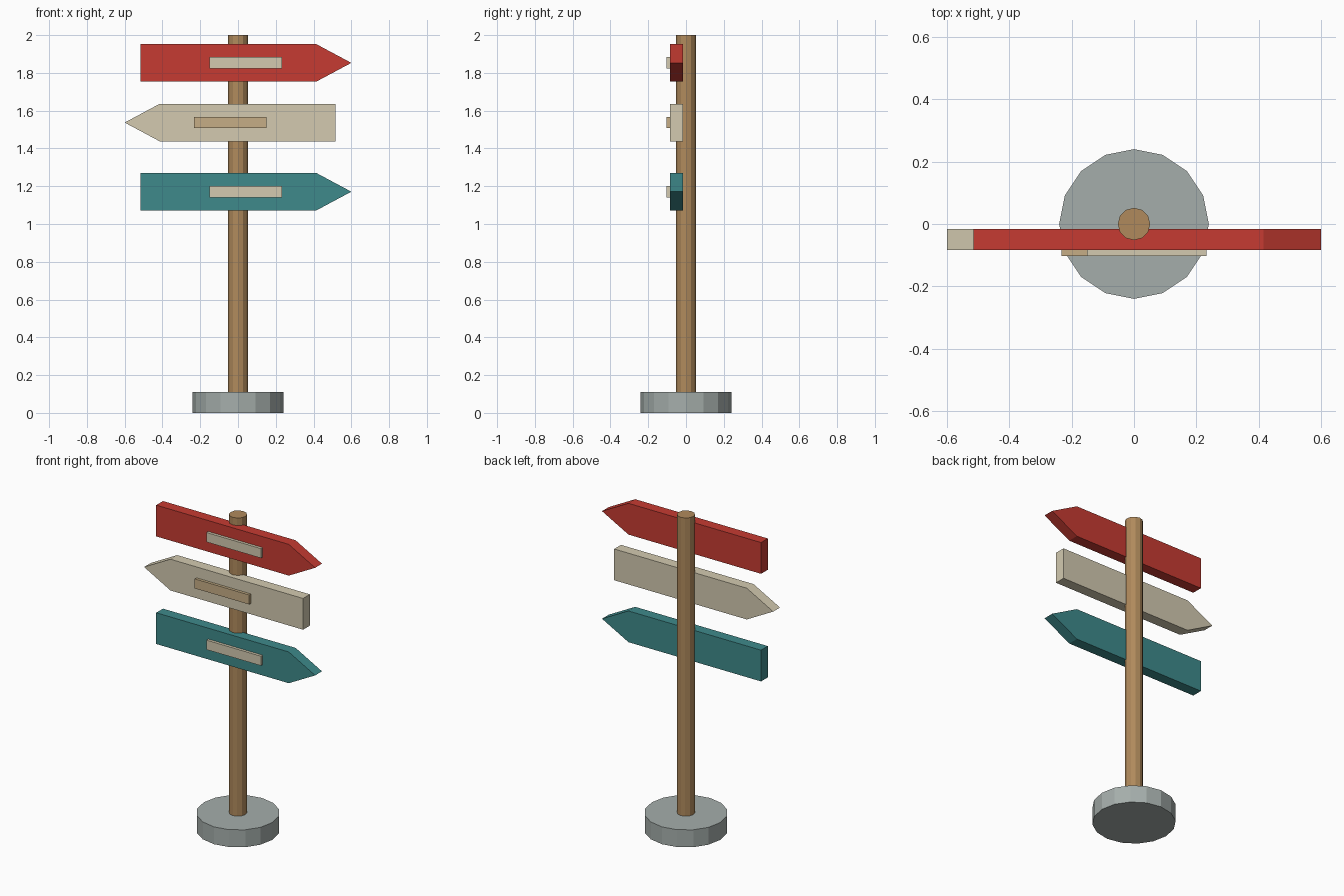
import bpy, bmesh, math

if "Cube" in bpy.data.objects:
    bpy.data.objects.remove(bpy.data.objects["Cube"])


def material(name, hex_code):
    # sRGB hex to linear diffuse colour
    rgb = [int(hex_code[i:i + 2], 16) / 255 for i in (0, 2, 4)]
    lin = [((c + 0.055) / 1.055) ** 2.4 if c > 0.04 else c / 12.92 for c in rgb]
    m = bpy.data.materials.new(name)
    m.diffuse_color = (*lin, 1)
    m.use_nodes = True
    m.node_tree.nodes["Principled BSDF"].inputs["Base Color"].default_value = m.diffuse_color
    return m


def prism(name, points, depth_vec, mat):
    # extrude a flat outline along a vector
    bm = bmesh.new()
    face = bm.faces.new([bm.verts.new(p) for p in points])
    ext = bmesh.ops.extrude_face_region(bm, geom=[face])
    verts = [g for g in ext["geom"] if isinstance(g, bmesh.types.BMVert)]
    bmesh.ops.translate(bm, verts=verts, vec=depth_vec)
    bmesh.ops.recalc_face_normals(bm, faces=bm.faces)
    mesh = bpy.data.meshes.new(name)
    bm.to_mesh(mesh)
    bm.free()
    obj = bpy.data.objects.new(name, mesh)
    bpy.context.collection.objects.link(obj)
    mesh.materials.append(mat)
    return obj


def ring(radius, sides):
    return [(radius * math.cos(math.tau * i / sides),
             radius * math.sin(math.tau * i / sides), 0) for i in range(sides)]


wood = material("wood", "B08A5C")
stone = material("stone", "A5AEAB")
red = material("red_paint", "C63B32")
cream = material("cream_paint", "D3CAB0")
teal = material("teal_paint", "3E8A8B")
tan = material("tan_paint", "C6AE86")

# Round foot and post
prism("base", ring(0.24, 16), (0, 0, 0.11), stone)
prism("post", ring(0.052, 12), (0, 0, 2.0), wood)

# Arrow boards with a raised plaque; side is the pointing direction
boards = [("top", 1.853, 1, red, cream),
          ("middle", 1.537, -1, cream, tan),
          ("bottom", 1.171, 1, teal, cream)]
arrow = [(-0.515, -0.099), (0.415, -0.099), (0.6, 0), (0.415, 0.099), (-0.515, 0.099)]
plaque = [(-0.15, -0.03), (0.232, -0.03), (0.232, 0.03), (-0.15, 0.03)]

for label, z, side, board_mat, plaque_mat in boards:
    prism(label + "_arrow_board", [(side * x, -0.016, z + h) for x, h in arrow],
          (0, -0.068, 0), board_mat)
    prism(label + "_plaque", [(side * x, -0.08, z + h) for x, h in plaque],
          (0, -0.022, 0), plaque_mat)
